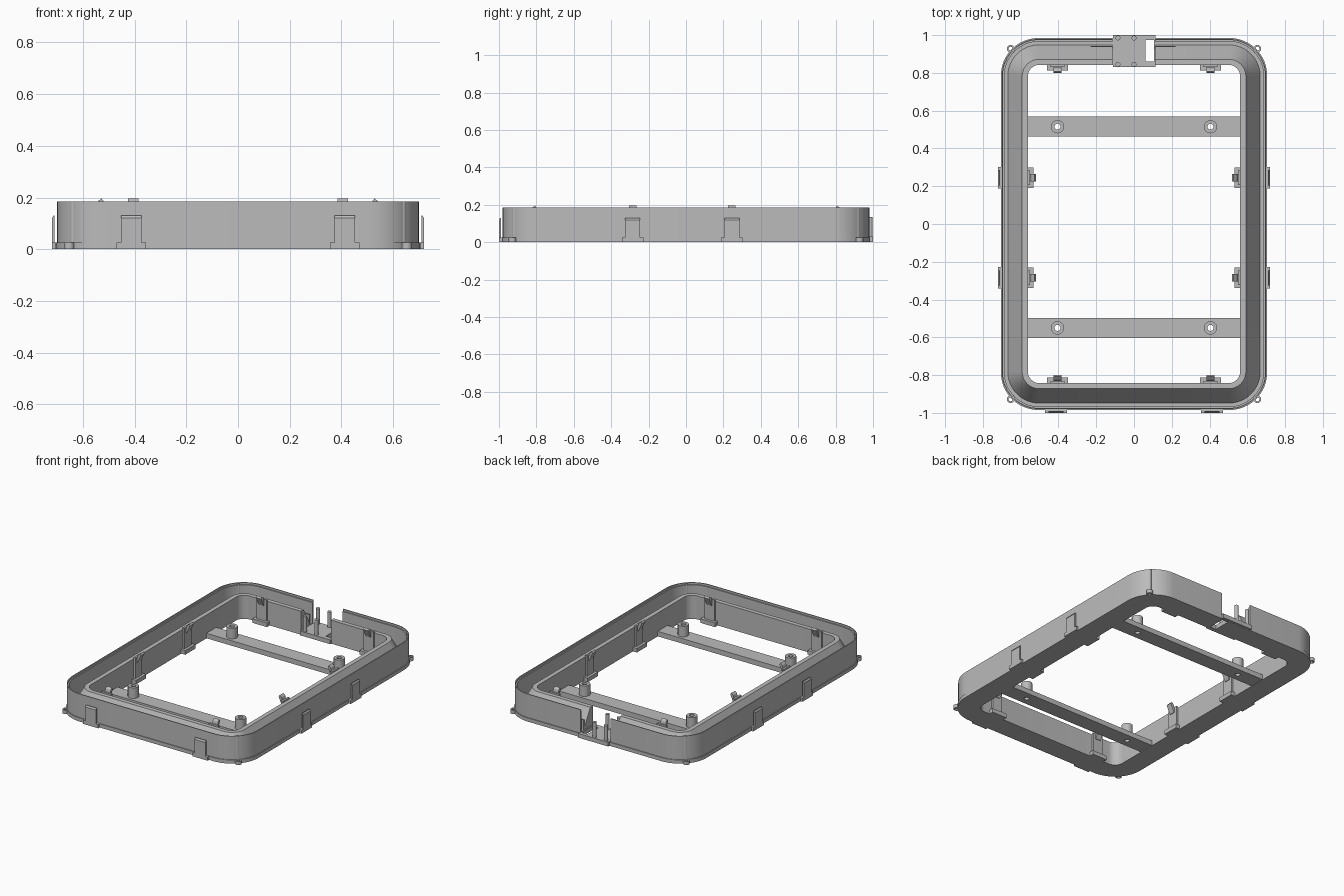
import bpy, bmesh, math
from mathutils import Matrix, Vector

old = bpy.data.objects.get("Cube")
if old:
    bpy.data.objects.remove(old, do_unlink=True)

grey = bpy.data.materials.new("plain_grey")
grey.use_nodes = True
colour = (0.5, 0.5, 0.5, 1)
grey.diffuse_color = colour
grey.node_tree.nodes["Principled BSDF"].inputs["Base Color"].default_value = colour


def finish(name, bm, smooth=False):
    bmesh.ops.recalc_face_normals(bm, faces=bm.faces)
    mesh = bpy.data.meshes.new(name)
    bm.to_mesh(mesh)
    bm.free()
    mesh.materials.append(grey)
    ob = bpy.data.objects.new(name, mesh)
    bpy.context.collection.objects.link(ob)
    if smooth:
        bpy.ops.object.select_all(action="DESELECT")
        ob.select_set(True)
        bpy.context.view_layer.objects.active = ob
        bpy.ops.object.shade_smooth_by_angle(angle=math.radians(30))
    return ob


def box(name, x0, x1, y0, y1, z0, z1):
    bm = bmesh.new()
    bmesh.ops.create_cube(bm, size=1)
    for v in bm.verts:
        v.co = ((x0 + x1) / 2 + v.co.x * (x1 - x0),
                (y0 + y1) / 2 + v.co.y * (y1 - y0),
                (z0 + z1) / 2 + v.co.z * (z1 - z0))
    return finish(name, bm)


def cylinder(name, x, y, r, z0, z1, sides=24):
    bm = bmesh.new()
    bmesh.ops.create_cone(bm, cap_ends=True, segments=sides, radius1=r, radius2=r,
                          depth=z1 - z0, matrix=Matrix.Translation((x, y, (z0 + z1) / 2)))
    return finish(name, bm, True)


def tube(name, x, y, r_out, r_in, z0, z1, sides=24):
    bm = bmesh.new()
    rings = []
    for r, z in ((r_out, z0), (r_out, z1), (r_in, z1), (r_in, z0)):
        rings.append([bm.verts.new((x + r * math.cos(a), y + r * math.sin(a), z))
                      for a in (i * math.tau / sides for i in range(sides))])
    bridge(bm, rings)
    return finish(name, bm, True)


def bridge(bm, rings):
    """Join closed rings into a closed band."""
    n = len(rings[0])
    for k, a in enumerate(rings):
        b = rings[(k + 1) % len(rings)]
        for i in range(n):
            j = (i + 1) % n
            bm.faces.new((a[i], a[j], b[j], b[i]))


def prism(name, profile, width, origin, inward):
    """Extrude a (depth, height) profile sideways; depth runs along inward."""
    n = Vector(inward)
    side = Vector((-n.y, n.x, 0))
    bm = bmesh.new()
    ends = [[bm.verts.new(Vector(origin) + n * d + Vector((0, 0, z)) + side * s)
             for d, z in profile] for s in (-width / 2, width / 2)]
    bm.faces.new(ends[0])
    bm.faces.new(ends[1])
    for i in range(len(profile)):
        j = (i + 1) % len(profile)
        bm.faces.new((ends[0][i], ends[0][j], ends[1][j], ends[1][i]))
    return finish(name, bm)


def cut(target, cutter):
    cutter.hide_render = True
    cutter.hide_viewport = True
    mod = target.modifiers.new("cut", "BOOLEAN")
    mod.operation = "DIFFERENCE"
    mod.solver = "EXACT"
    mod.object = cutter


# Frame: rounded-rectangle rings swept through the channel section
def rounded_ring(bm, half, radius, z, steps=12):
    long_half = half + 0.28
    verts = []
    for q, (sx, sy) in enumerate(((1, 1), (-1, 1), (-1, -1), (1, -1))):
        for i in range(steps + 1):
            a = (q + i / steps) * math.pi / 2
            verts.append(bm.verts.new((sx * (half - radius) + radius * math.cos(a),
                                       sy * (long_half - radius) + radius * math.sin(a), z)))
    return verts


section = [(0.705, 0.2, 0), (0.705, 0.2, 0.025), (0.7, 0.195, 0.025), (0.7, 0.195, 0.185),
           (0.694, 0.189, 0.185), (0.694, 0.189, 0.172), (0.686, 0.181, 0.172),
           (0.686, 0.181, 0.025), (0.668, 0.165, 0.025), (0.592, 0.09, 0.16),
           (0.562, 0.06, 0.16), (0.562, 0.06, 0)]
bm = bmesh.new()
bridge(bm, [rounded_ring(bm, *s) for s in section])
frame = finish("frame", bm, True)
cut(frame, box("gap_cutter", -0.115, 0.112, 0.8, 1.05, 0.025, 0.3))
cut(frame, box("frame_slot_cutter", 0.06, 0.105, 0.86, 0.975, -0.1, 0.1))

# Plate in the gap, with its slot, pins and side ribs
plate = box("gap_plate", -0.112, 0.115, 0.83, 1.0, 0.001, 0.03)
cut(plate, box("plate_slot_cutter", 0.06, 0.105, 0.86, 0.975, -0.1, 0.1))
for x in (-0.085, 0):
    for y in (0.845, 0.985):
        cylinder("gap_pin", x, y, 0.013, 0.02, 0.135, 16)
for x0, x1 in ((-0.23, -0.115), (0.112, 0.22)):
    box("gap_rib", x0, x1, 0.937, 0.943, 0.02, 0.1)

# Cross bars with hollow screw posts
for y in (0.515, -0.55):
    bar = box("cross_bar", -0.565, 0.565, y - 0.053, y + 0.053, 0.001, 0.035)
    for x in (-0.405, 0.405):
        cut(bar, cylinder("bar_hole_cutter", x, y, 0.016, -0.1, 0.2))
        tube("screw_post", x, y, 0.035, 0.016, 0.03, 0.107)

# Corner eyelets and the slim ribs above them
for sx in (-1, 1):
    for sy in (-1, 1):
        tube("corner_eyelet", sx * 0.653, sy * 0.928, 0.02, 0.011, 0, 0.025, 16)
        cylinder("corner_rib", sx * 0.639, sy * 0.918, 0.009, 0.02, 0.185, 12)

# Inner latches: foot, tab and a hook that leans inward
foot = [(-0.01, 0), (0.03, 0), (0.03, 0.028), (-0.01, 0.028)]
tab = [(-0.002, 0.02), (0.012, 0.02), (0.012, 0.17), (-0.002, 0.17)]
hook = [(0.005, 0.13), (0.016, 0.13), (0.042, 0.186), (0.034, 0.197), (0.02, 0.185)]


def inner_latch(origin, inward):
    prism("latch_foot", foot, 0.11, origin, inward)
    prism("latch_tab", tab, 0.075, origin, inward)
    prism("latch_hook", hook, 0.04, origin, inward)


# Outer clips: foot against the wall and an upright spaced off it
clip_foot = [(-0.01, 0), (0.015, 0), (0.015, 0.025), (-0.01, 0.025)]
clip_tab = [(0.004, 0.02), (0.015, 0.02), (0.015, 0.12), (0.008, 0.13), (0.004, 0.13)]


def outer_clip(origin, outward):
    prism("clip_foot", clip_foot, 0.115, origin, outward)
    prism("clip_tab", clip_tab, 0.08, origin, outward)


for s in (-1, 1):
    for x in (-0.405, 0.405):
        inner_latch((x, s * 0.842, 0), (0, -s, 0))
    for y in (0.245, -0.285):
        inner_latch((s * 0.562, y, 0), (-s, 0, 0))
        outer_clip((s * 0.705, y, 0), (s, 0, 0))
    outer_clip((s * 0.413, -0.985, 0), (0, -1, 0))
